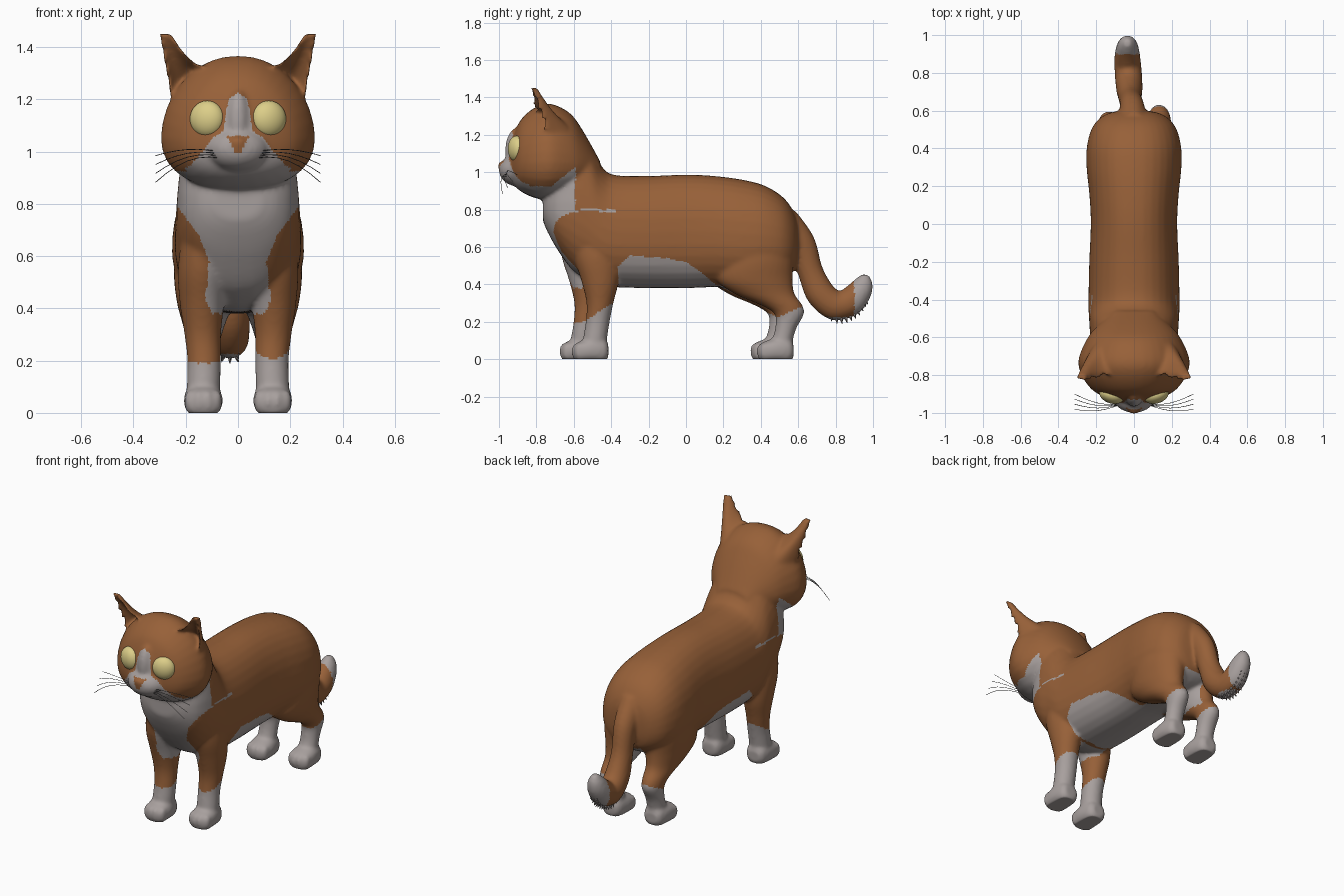
import bpy, bmesh, math
from mathutils import Vector, Matrix

old = bpy.data.objects.get("Cube")
if old:
    bpy.data.objects.remove(old)


def material(name, rgb):
    m = bpy.data.materials.new(name)
    m.use_nodes = True
    m.diffuse_color = (*rgb, 1)
    bsdf = m.node_tree.nodes["Principled BSDF"]
    bsdf.inputs["Base Color"].default_value = (*rgb, 1)
    bsdf.inputs["Roughness"].default_value = 0.8
    return m


orange = material("orange_fur", (0.31, 0.118, 0.04))
white = material("pale_fur", (0.39, 0.35, 0.34))
yellow = material("yellow_eye", (0.72, 0.62, 0.25))
dark = material("whisker_grey", (0.08, 0.08, 0.08))


def add_object(name, bm, *mats):
    bmesh.ops.recalc_face_normals(bm, faces=bm.faces)
    mesh = bpy.data.meshes.new(name)
    bm.to_mesh(mesh)
    bm.free()
    for m in mats:
        mesh.materials.append(m)
    mesh.shade_smooth()
    ob = bpy.data.objects.new(name, mesh)
    bpy.context.collection.objects.link(ob)
    return ob


def smooth_rows(rows, n=5):
    """Catmull-Rom interpolation of section rows."""
    ext = [rows[0]] + list(rows) + [rows[-1]]
    out = []
    for p, q, r, s in zip(ext, ext[1:], ext[2:], ext[3:]):
        for i in range(n):
            t = i / n
            out.append([b + t / 2 * (c - a + t * (2*a - 5*b + 4*c - d + t * (3*(b - c) + d - a)))
                        for a, b, c, d in zip(p, q, r, s)])
    return out + [list(rows[-1])]


def skin(bm, rings):
    loops = [[bm.verts.new(p) for p in ring] for ring in rings]
    n = len(loops[0])
    for a, b in zip(loops, loops[1:]):
        for i in range(n):
            bm.faces.new((a[i], a[(i + 1) % n], b[(i + 1) % n], b[i]))
    bm.faces.new(loops[0])
    bm.faces.new(loops[-1])


def loft(bm, rows, egg=0.0, power=2.0, n=32):
    """Rows hold centre xyz, x radius, then the yz vector of the other radius."""
    rings = []
    for x, y, z, rx, by, bz in smooth_rows(rows):
        ring = []
        for i in range(n):
            c, s = math.cos(2*math.pi*i/n), math.sin(2*math.pi*i/n)
            c = math.copysign(abs(c) ** (2 / power), c)
            s = math.copysign(abs(s) ** (2 / power), s)
            ring.append((x + rx*c*(1 - egg*s), y + by*s, z + bz*s))
        rings.append(ring)
    skin(bm, rings)


def along_y(sections, x=0, dy=0):
    """Sections: y, bottom, top, half width."""
    return [(x, y + dy, (lo + hi)/2, w, 0, (hi - lo)/2) for y, lo, hi, w in sections]


def along_z(sections, side, dy):
    """Sections: z, y centre, y radius, x centre, x radius."""
    return [(side*x, y + dy, z, rx, ry, 0) for z, y, ry, x, rx in sections]


def ball(bm, centre, size):
    mat = Matrix.Translation(centre) @ Matrix.Diagonal((*size, 1))
    bmesh.ops.create_uvsphere(bm, u_segments=32, v_segments=20, radius=1, matrix=mat)


fur = bmesh.new()
# torso with chest and neck
loft(fur, along_y([(-.765, .74, .9, .09), (-.74, .68, .98, .15), (-.69, .59, 1.08, .2),
                   (-.61, .48, 1.2, .228), (-.52, .42, 1.15, .236), (-.45, .395, 1.03, .24),
                   (-.38, .385, .985, .24), (-.2, .38, .98, .236), (0, .38, .987, .228),
                   (.15, .385, .98, .235), (.3, .38, .96, .25), (.42, .4, .928, .247),
                   (.52, .43, .865, .215), (.58, .48, .78, .15), (.6, .56, .7, .07)]),
     egg=.08, power=2.3)
# skull, muzzle, nose bridge and nose tip
loft(fur, along_y([(-.945, 1.0, 1.12, .05), (-.925, .94, 1.19, .13), (-.88, .895, 1.285, .215),
                   (-.8, .86, 1.35, .272), (-.72, .855, 1.365, .288), (-.62, .88, 1.315, .25),
                   (-.55, .92, 1.22, .2), (-.46, 1.0, 1.06, .1)]), egg=.18, power=2.2)
ball(fur, (0, -.9, 1.01), (.12, .1, .085))
ball(fur, (0, -.9, 1.11), (.05, .068, .13))
ball(fur, (0, -.975, 1.035), (.035, .032, .025))

# tail
path = [(0, .52, .74, .085), (-.01, .62, .62, .072), (-.02, .665, .47, .068),
        (-.025, .72, .35, .078), (-.03, .8, .287, .08), (-.035, .875, .305, .077),
        (-.035, .93, .365, .066), (-.035, .953, .415, .048), (-.035, .96, .452, .02)]
tail = []
for i, (x, y, z, r) in enumerate(path):
    a, b = path[max(i - 1, 0)], path[min(i + 1, len(path) - 1)]
    t = Vector((b[1] - a[1], b[2] - a[2])).normalized()
    tail.append((x, y, z, r * .9, -t.y * r, t.x * r))
loft(fur, tail)

# legs, paws and ears on both sides
FRONT_LEG = [(.72, -.5, .12, .12, .09), (.55, -.48, .12, .135, .095), (.42, -.46, .1, .138, .085),
             (.3, -.46, .072, .135, .07), (.2, -.472, .064, .13, .064), (.1, -.487, .064, .132, .064),
             (.02, -.49, .06, .135, .06)]
BACK_LEG = [(.72, .38, .17, .1, .12), (.55, .375, .2, .115, .13), (.43, .365, .205, .125, .11),
            (.35, .42, .16, .13, .085), (.29, .51, .112, .132, .068), (.24, .552, .078, .133, .06),
            (.16, .532, .056, .132, .055), (.08, .51, .058, .132, .056), (.02, .51, .055, .132, .055)]
PAW = [(-.1, .0, .07, .045), (-.075, -.015, .092, .068), (-.01, -.015, .112, .074),
       (.06, -.015, .11, .062), (.085, .01, .08, .04)]
for side in (1, -1):
    front_shift, back_shift = (0, 0) if side > 0 else (-.065, -.035)
    for leg, shift, paw_y in ((FRONT_LEG, front_shift, -.5), (BACK_LEG, back_shift, .49)):
        loft(fur, along_z(leg, side, shift))
        loft(fur, along_y(PAW, side*.133, paw_y + shift), power=2.4)
        for k in (-1.5, -.5, .5, 1.5):
            ball(fur, (side*.133 + k*.034, paw_y + shift - .085 + .008*k*k, .042), (.021, .03, .046))
    rings = []
    for j in range(13):
        v = j / 12
        inner = Vector((.12, -.79, 1.325)).lerp(Vector((.255, -.815, 1.45)), v)
        outer = Vector((.25, -.73, 1.17)).lerp(Vector((.3, -.81, 1.45)), v)
        inner.z -= .03 * math.sin(math.pi * v)
        back, face = [], []
        for i in range(13):
            u = i / 12
            p = inner.lerp(outer, u)
            bulge = 4*u*(1 - u) * .11 * (1 - v)
            back.append((side*p.x, p.y + bulge + .016, p.z))
            face.append((side*p.x, p.y + bulge - .016, p.z))
        rings.append(back + face[::-1])
    skin(fur, rings)

# fuse all fur parts into one skin
body = add_object("cat_body", fur, orange, white)
remesh = body.modifiers.new("fuse", 'REMESH')
remesh.mode = 'VOXEL'
remesh.voxel_size = 0.01
soften = body.modifiers.new("soften", 'SMOOTH')
soften.factor = 0.5
soften.iterations = 9
graph = bpy.context.evaluated_depsgraph_get()
fused = bpy.data.meshes.new_from_object(body.evaluated_get(graph))
body.modifiers.clear()
body.data = fused
fused.materials.clear()
fused.materials.append(orange)
fused.materials.append(white)
for v in fused.vertices:
    v.co.z = max(v.co.z, 0)


def ramp(table, t):
    for (a, fa), (b, fb) in zip(table, table[1:]):
        if a <= t <= b:
            return fa + (fb - fa) * (t - a) / (b - a)
    return -1


FACE = [(.88, .3), (.95, .18), (1.0, .135), (1.05, .1), (1.08, .055), (1.15, .045), (1.2, .035), (1.225, 0)]
CHEST = [(.38, .1), (.43, .125), (.58, .11), (.68, .15), (.8, .24)]
BELLY = [(-.36, .5), (-.3, .555), (-.1, .54), (0, .52), (.1, .45), (.18, .38), (.3, .31), (.5, .22)]


def is_pale(x, y, z):
    w = abs(x)
    if y > .655 or (y > .59 and w < .055):                    # tail tip and underside
        return y > .9 or (y > .7 and z < .225)
    if y < -.95 and .995 < z < 1.06 and w < .012 + .5*(z - .995):   # nose
        return False
    if z < .3:                                                # socks
        return z < (.25 - .06*math.sin(-(y + .47)*12) if y < 0 else .21 + .45*(y - .46))\
            or z < ramp(BELLY, y)
    if y < -.84 and z > .86 and w < ramp(FACE, z):            # blaze and muzzle
        return True
    if y < -.59 and z >= .8:                                  # jaw and throat
        return z < .925 + .8*max(0, y + .72)
    if y < -.38 and z < .8:                                   # chest
        return w < ramp(CHEST, z)
    return z < ramp(BELLY, y) or (.15 < y < .57 and w < .08 and z < .5)


for poly in fused.polygons:
    poly.material_index = int(is_pale(*poly.center))
fused.shade_smooth()

# eyes
for side, name in ((1, "left_eye"), (-1, "right_eye")):
    eye = bmesh.new()
    ball(eye, (0, 0, 0), (.068, .045, .07))
    ob = add_object(name, eye, yellow)
    ob.location = (side*.118, -.905, 1.125)
    ob.rotation_euler.z = side * math.radians(18)

# ragged fringe under the tail
fringe = bmesh.new()
for i, (x, y, z, r) in enumerate(smooth_rows(path[3:7], 4)):
    for k in (-1, 0, 1):
        a, b = path[3], path[6]
        lean = max(0, (y - .78)) * 4
        d = Vector((k*.35, lean, -1)).normalized()
        p = Vector((x, y, z)) + d * (r*.97)
        mat = Matrix.Translation(p) @ d.to_track_quat('Z', 'Y').to_matrix().to_4x4()
        bmesh.ops.create_cone(fringe, cap_ends=True, segments=6, radius1=.014, radius2=.001,
                              depth=.04, matrix=mat)
add_object("tail_fringe", fringe, white)

# whiskers
curve = bpy.data.curves.new("whiskers", 'CURVE')
curve.dimensions = '3D'
curve.bevel_depth = 0.0014
curve.bevel_resolution = 0
curve.materials.append(dark)
for side in (1, -1):
    for i in range(4):
        spline = curve.splines.new('POLY')
        spline.points.add(6)
        for j, pt in enumerate(spline.points):
            t = j / 6
            pt.co = (side*(.07 + .245*t), -.955 - .02*math.sin(math.pi*t) + t*(.055 - .027*i),
                     1.0 - .008*i - t*t*(.015 + .026*i) + .012*math.sin(math.pi*t), 1)
bpy.context.collection.objects.link(bpy.data.objects.new("whiskers", curve))
